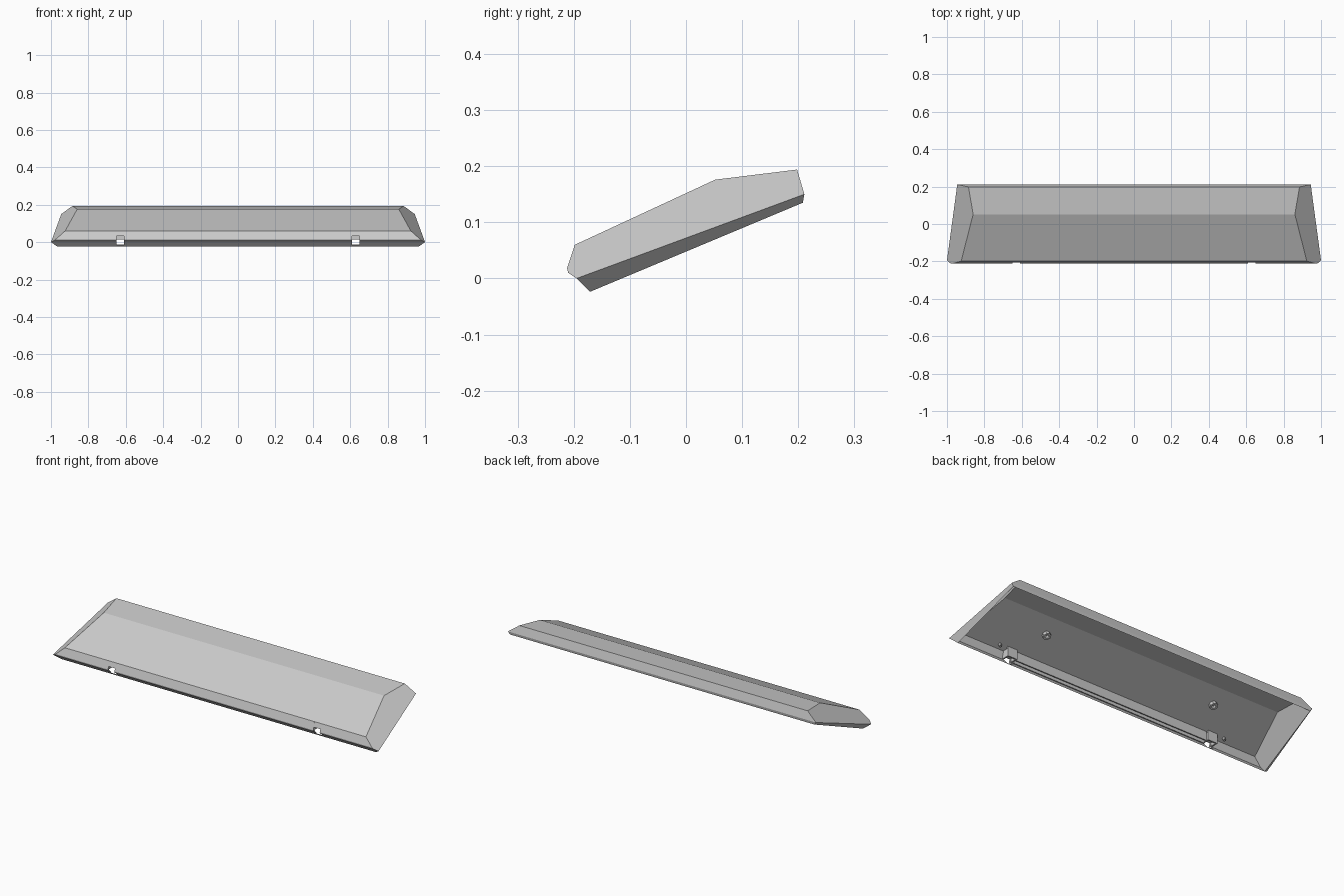
import bpy, bmesh, math
from mathutils import Matrix, Vector

if "Cube" in bpy.data.objects:
    bpy.data.objects.remove(bpy.data.objects["Cube"])

grey = bpy.data.materials.new("light_grey")
grey.diffuse_color = (0.6, 0.6, 0.6, 1)
grey.use_nodes = True
grey.node_tree.nodes["Principled BSDF"].inputs["Base Color"].default_value = grey.diffuse_color


def make(name, bm):
    bmesh.ops.recalc_face_normals(bm, faces=bm.faces)
    me = bpy.data.meshes.new(name)
    bm.to_mesh(me)
    bm.free()
    me.materials.append(grey)
    ob = bpy.data.objects.new(name, me)
    bpy.context.collection.objects.link(ob)
    return ob


def box(name, x, y, z):
    bm = bmesh.new()
    bmesh.ops.create_cube(bm, size=1)
    for v in bm.verts:
        v.co = [r[0] if c < 0 else r[1] for c, r in zip(v.co, (x, y, z))]
    return make(name, bm)


def tube(name, loc, r_out, r_in, height, sides, tilt):
    # hollow tube hanging below loc, square to the sloping panel
    bm = bmesh.new()
    rings = []
    for r, z in ((r_in, 0), (r_out, 0), (r_out, -height), (r_in, -height)):
        rings.append([bm.verts.new((r * math.cos(2 * math.pi * i / sides),
                                    r * math.sin(2 * math.pi * i / sides), z))
                      for i in range(sides)])
    for a, b in zip(rings, rings[1:] + rings[:1]):
        for i in range(sides):
            j = (i + 1) % sides
            bm.faces.new((a[i], a[j], b[j], b[i]))
    bm.transform(Matrix.Translation(loc) @ Matrix.Rotation(tilt, 4, 'X'))
    return make(name, bm)


# Outer shell: side profile (y, z) with half width at each corner, open below
profile = [(-0.195, 0.0, 1.0), (-0.21, 0.01, 0.982), (-0.212, 0.018, 0.971),
           (-0.198, 0.06, 0.924), (0.052, 0.176, 0.86),
           (0.198, 0.194, 0.885), (0.211, 0.15, 0.945)]
bm = bmesh.new()
left = [bm.verts.new((-x, y, z)) for y, z, x in profile]
right = [bm.verts.new((x, y, z)) for y, z, x in profile]
for i in range(len(profile) - 1):
    bm.faces.new((left[i], right[i], right[i + 1], left[i + 1]))
bm.faces.new(left)
bm.faces.new(right)
shell = make("shell", bm)
# open shell: make sure every normal points away from the middle
bm = bmesh.new()
bm.from_mesh(shell.data)
for f in bm.faces:
    if f.normal.dot(f.calc_center_median() - Vector((0, 0, 0.08))) < 0:
        f.normal_flip()
bm.to_mesh(shell.data)
bm.free()
sol = shell.modifiers.new("thickness", 'SOLIDIFY')
sol.thickness = 0.009
sol.offset = -1
sol.use_even_offset = True

tilt = math.atan2(0.116, 0.25)
for side, s in (("left", -1), ("right", 1)):
    def span(a, b):
        return tuple(sorted((s * a, s * b)))

    # Notch through the front lip
    cutter = box("notch_cutter_" + side, span(0.61, 0.65), (-0.24, -0.18), (-0.02, 0.033))
    cutter.hide_render = True
    cutter.hide_viewport = True
    cut = shell.modifiers.new("notch_" + side, 'BOOLEAN')
    cut.operation = 'DIFFERENCE'
    cut.object = cutter

    # Housing behind the notch
    box("clip_back_" + side, span(0.60, 0.66), (-0.168, -0.16), (0.015, 0.067))
    box("clip_roof_" + side, span(0.60, 0.66), (-0.198, -0.16), (0.033, 0.039))
    for k, x in (("inner", 0.60), ("outer", 0.652)):
        box(f"clip_{k}_wall_{side}", span(x, x + 0.008), (-0.2, -0.16), (0.014, 0.055))

    # Screw boss and locating pin under the panel
    tube("boss_" + side, (s * 0.525, -0.035, 0.13), 0.021, 0.011, 0.022, 8, tilt)
    tube("pin_" + side, (s * 0.705, -0.168, 0.066), 0.008, 0.003, 0.018, 8, tilt)

# Stiffening ribs between the clips
box("front_rib", (-0.6, 0.6), (-0.192, -0.187), (0.006, 0.057))
box("rear_rib", (-0.6, 0.6), (-0.176, -0.17), (0.014, 0.064))
